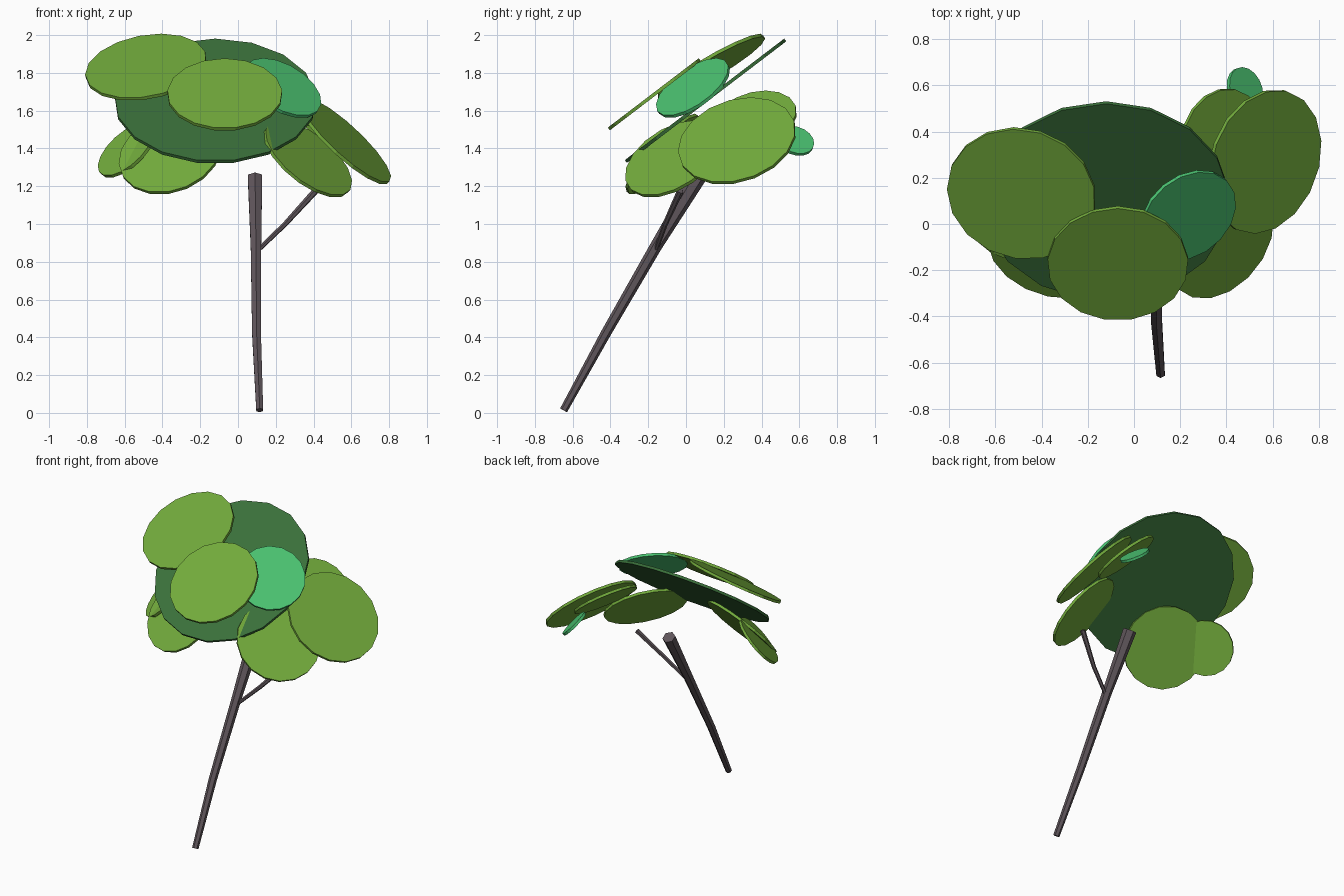
import bpy, bmesh, math
from mathutils import Vector

if "Cube" in bpy.data.objects:
    bpy.data.objects.remove(bpy.data.objects["Cube"])


def material(name, rgb):
    m = bpy.data.materials.new(name)
    m.diffuse_color = (*rgb, 1)
    m.use_nodes = True
    m.node_tree.nodes["Principled BSDF"].inputs["Base Color"].default_value = m.diffuse_color
    return m


LIGHT = material("light leaf green", (0.17, 0.41, 0.045))
DARK = material("dark leaf green", (0.042, 0.162, 0.042))
EMERALD = material("emerald leaf green", (0.07, 0.54, 0.165))
BARK = material("grey brown bark", (0.115, 0.092, 0.105))


def disc(name, center, radius, normal, mat, sides=17, depth=0.018):
    """Thin flat leaf pad facing along normal."""
    rot = Vector(normal).to_track_quat('Z', 'Y').to_euler()
    bpy.ops.mesh.primitive_cylinder_add(vertices=sides, radius=radius, depth=depth,
                                        location=center, rotation=rot)
    ob = bpy.context.object
    ob.name = name
    ob.data.materials.append(mat)


def limb(name, path, radii, sides=6):
    """Faceted tapering tube through the path points."""
    pts = [Vector(p) for p in path]
    bm = bmesh.new()
    rings = []
    for i, (p, r) in enumerate(zip(pts, radii)):
        t = (pts[min(i + 1, len(pts) - 1)] - pts[max(i - 1, 0)]).normalized()
        u = t.cross(Vector((1, 0, 0))).normalized()
        v = t.cross(u)
        rings.append([bm.verts.new(p + r * (math.cos(a) * u + math.sin(a) * v))
                      for a in (2 * math.pi * k / sides for k in range(sides))])
    for a, b in zip(rings, rings[1:]):
        for k in range(sides):
            j = (k + 1) % sides
            bm.faces.new((a[k], a[j], b[j], b[k]))
    bm.faces.new(rings[0])
    bm.faces.new(rings[-1])
    bmesh.ops.recalc_face_normals(bm, faces=bm.faces)
    me = bpy.data.meshes.new(name)
    bm.to_mesh(me)
    bm.free()
    me.materials.append(BARK)
    bpy.context.collection.objects.link(bpy.data.objects.new(name, me))


# Leaning trunk, widening to the top, with one side branch
limb("trunk",
     [(0.115, -0.648, 0.014), (0.098, -0.425, 0.42), (0.095, -0.16, 0.88), (0.09, 0.065, 1.25)],
     [0.021, 0.027, 0.032, 0.044])
limb("side_branch",
     [(0.105, -0.16, 0.86), (0.25, -0.11, 1.0), (0.41, -0.03, 1.175)],
     [0.012, 0.014, 0.018])

# Crown of overlapping leaf pads
disc("main_leaf_pad", (-0.12, 0.10, 1.65), 0.535, (0, -0.606, 0.795), DARK)
disc("front_leaf_pad", (-0.07, -0.17, 1.685), 0.305, (0, -0.606, 0.795), LIGHT)
disc("upper_left_leaf_pad", (-0.487, 0.133, 1.83), 0.325, (-0.156, -0.5, 0.853), LIGHT)
disc("upper_emerald_pad", (0.235, 0.037, 1.72), 0.225, (0.43, -0.52, 0.735), EMERALD)
disc("right_leaf_pad", (0.565, 0.27, 1.44), 0.32, (0.66, -0.24, 0.71), LIGHT)
disc("lower_right_leaf_pad", (0.37, -0.07, 1.345), 0.278, (0.565, -0.44, 0.7), LIGHT)
disc("lower_left_leaf_pad", (-0.36, -0.12, 1.37), 0.278, (-0.24, -0.71, 0.66), LIGHT)
disc("far_left_leaf_pad", (-0.59, 0.02, 1.39), 0.185, (-0.6, -0.45, 0.65), LIGHT)
disc("back_right_leaf_pad", (0.38, 0.37, 1.56), 0.22, (0.6, -0.2, 0.77), LIGHT)
disc("back_emerald_pad", (0.48, 0.58, 1.44), 0.1, (0.65, 0.25, 0.65), EMERALD)
